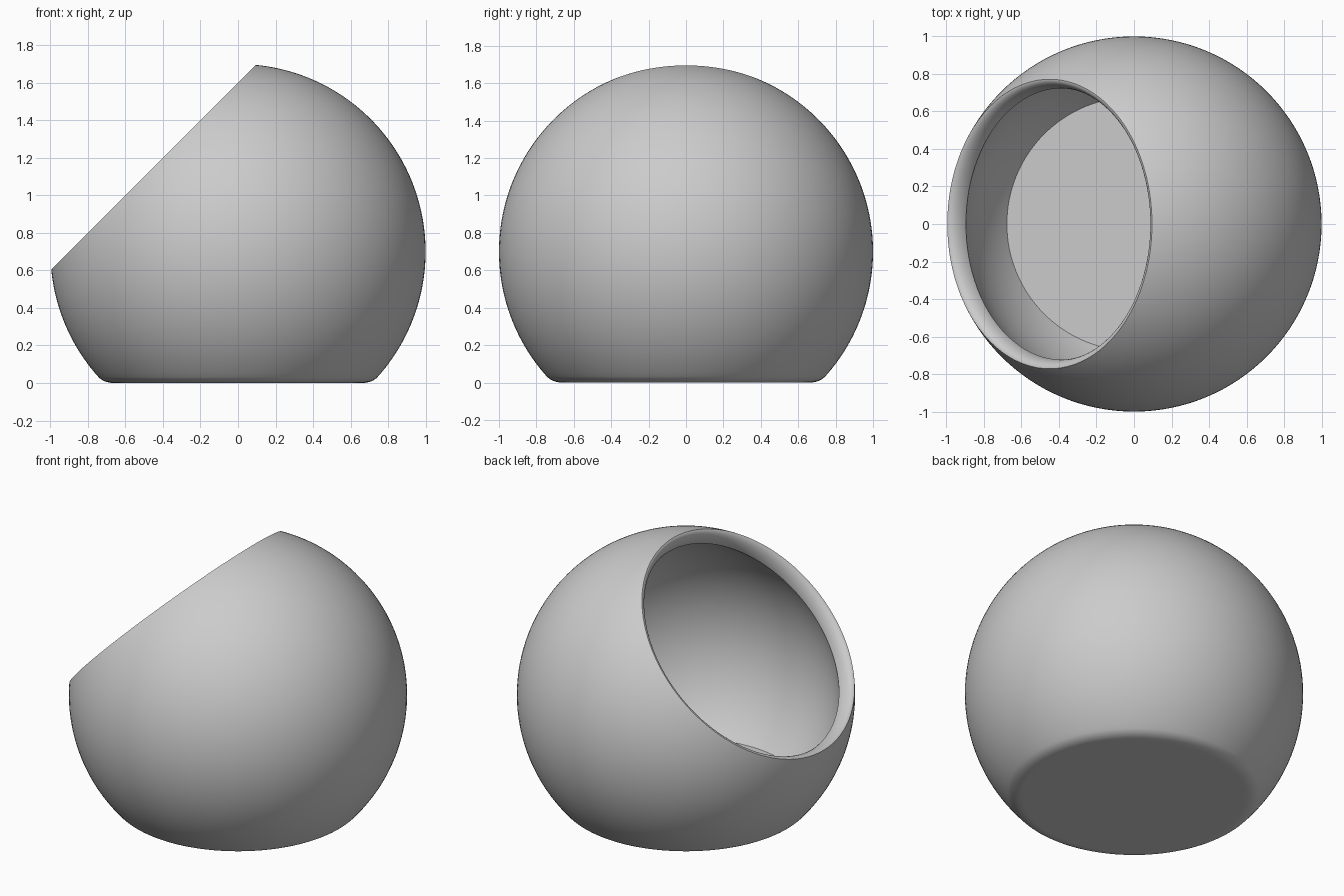
import bpy
import bmesh
import math
from mathutils import Matrix, Vector

old = bpy.data.objects.get("Cube")
if old:
    bpy.data.objects.remove(old, do_unlink=True)

CENTRE = 0.7       # height of the sphere centre
INNER_R = 0.905    # radius of the hollow
FLOOR = 0.1        # thickness of the base
MOUTH = 0.636      # distance of the mouth plane from the centre
TILT = math.radians(-45)

grey = bpy.data.materials.new("light grey")
grey.use_nodes = True
colour = (0.6, 0.6, 0.6, 1)
grey.diffuse_color = colour
grey.node_tree.nodes["Principled BSDF"].inputs["Base Color"].default_value = colour


def arc(radius, start, end, steps):
    """Points (r, z) on a circle; angles run from straight down."""
    angles = [start + (end - start) * i / steps for i in range(steps + 1)]
    return [(radius * math.sin(a), -radius * math.cos(a)) for a in angles]


def lathe(name, profile, segments=128, matrix=Matrix()):
    """Closed solid turned around z from a bottom-to-top profile."""
    bm = bmesh.new()
    rings = []
    for r, z in profile:
        if r < 1e-5:
            rings.append([bm.verts.new((0, 0, z))])
            continue
        rings.append([bm.verts.new((r * math.cos(t), r * math.sin(t), z))
                      for t in (2 * math.pi * i / segments for i in range(segments))])
    for low, high in zip(rings, rings[1:]):
        for i in range(segments):
            j = (i + 1) % segments
            if len(low) == 1:
                bm.faces.new((low[0], high[j], high[i]))
            elif len(high) == 1:
                bm.faces.new((low[i], low[j], high[0]))
            else:
                bm.faces.new((low[i], low[j], high[j], high[i]))
    bmesh.ops.recalc_face_normals(bm, faces=bm.faces)
    mesh = bpy.data.meshes.new(name)
    bm.to_mesh(mesh)
    bm.free()
    mesh.transform(Matrix.Translation((0, 0, CENTRE)) @ matrix)
    mesh.materials.append(grey)
    obj = bpy.data.objects.new(name, mesh)
    bpy.context.collection.objects.link(obj)
    return obj


# Outer ball with a flat foot and a rounded foot edge
start = math.asin(0.745)
tangent, corner, flat = Vector(arc(1, start, start, 1)[0]), Vector((0.714, -CENTRE)), Vector((0.66, -CENTRE))
foot = []
for i in range(8):
    t = i / 8
    foot.append(tuple(flat * (1 - t) ** 2 + corner * 2 * t * (1 - t) + tangent * t ** 2))
bowl = lathe("bowl", [(0, -CENTRE), (0.64, -CENTRE)] + foot + arc(1, start, math.pi, 72))

# Hollow with a flat floor
hollow = lathe("hollow_cutter", [(0, FLOOR - CENTRE)]
               + arc(INNER_R, math.acos((CENTRE - FLOOR) / INNER_R), math.pi, 64))

# Tilted mouth with a rounded lip
lip_r, lip_w, lip_h = 0.772, 0.049, 0.092
lip = []
for i in range(13):
    t = math.pi / 2 * i / 12
    lip.append((lip_r - lip_w * math.cos(t), MOUTH - lip_h + lip_h * math.sin(t)))
mouth = lathe("mouth_cutter", [(0, 0.48), (lip_r - lip_w, 0.48)] + lip
              + [(1.3, MOUTH), (1.3, 1.3), (0, 1.3)], matrix=Matrix.Rotation(TILT, 4, "Y"))

# Cut the hollow and the mouth out of the ball
bpy.ops.object.select_all(action="DESELECT")
bpy.context.view_layer.objects.active = bowl
bowl.select_set(True)
for cutter in (hollow, mouth):
    cutter.hide_render = True
    cut = bowl.modifiers.new("cut", "BOOLEAN")
    cut.operation = "DIFFERENCE"
    cut.solver = "EXACT"
    cut.object = cutter
    bpy.ops.object.modifier_apply(modifier=cut.name)
    bpy.data.objects.remove(cutter, do_unlink=True)
bpy.ops.object.shade_smooth_by_angle(angle=math.radians(30))
